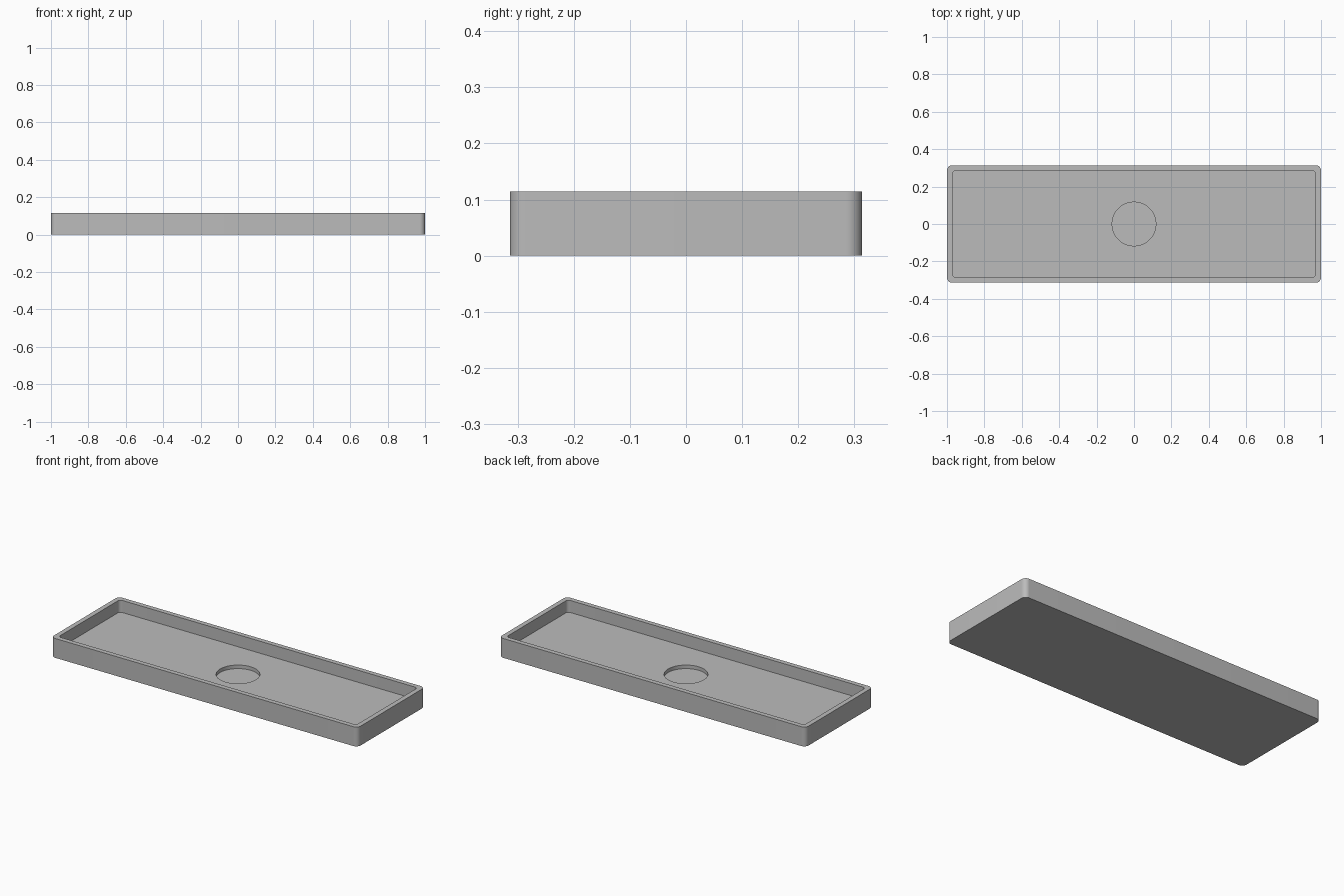
import bpy, bmesh
from math import cos, sin, pi

cube = bpy.data.objects.get("Cube")
if cube:
    bpy.data.objects.remove(cube, do_unlink=True)

SEG = 16                      # points per corner
HALF_X, HALF_Y, HEIGHT = 1.0, 0.314, 0.114
WALL = 0.0286
FLOOR_Z, RECESS_Z, RECESS_R = 0.043, 0.022, 0.117


def rounded_rect(hx, hy, r):
    """Outline of a rectangle with rounded corners, counter-clockwise."""
    pts = []
    for q, (sx, sy) in enumerate([(1, 1), (-1, 1), (-1, -1), (1, -1)]):
        for i in range(SEG):
            a = pi / 2 * (q + i / (SEG - 1))
            pts.append((sx * (hx - r) + r * cos(a), sy * (hy - r) + r * sin(a)))
    return pts


def circle(r):
    """Circle with the same point count, aligned with the corners."""
    n = 4 * SEG
    return [(r * cos(2 * pi * (i + 0.5) / n), r * sin(2 * pi * (i + 0.5) / n))
            for i in range(n)]


def loft(name, sections, mat):
    """Skin a closed solid through matching outlines at given heights."""
    bm = bmesh.new()
    rings = [[bm.verts.new((x, y, z)) for x, y in pts] for pts, z in sections]
    for a, b in zip(rings, rings[1:]):
        for i in range(len(a)):
            j = (i + 1) % len(a)
            bm.faces.new((a[i], a[j], b[j], b[i]))
    bm.faces.new(list(reversed(rings[0])))
    bm.faces.new(rings[-1])
    bmesh.ops.recalc_face_normals(bm, faces=bm.faces[:])
    mesh = bpy.data.meshes.new(name)
    bm.to_mesh(mesh)
    bm.free()
    mesh.materials.append(mat)
    obj = bpy.data.objects.new(name, mesh)
    bpy.context.collection.objects.link(obj)
    bpy.ops.object.select_all(action="DESELECT")
    obj.select_set(True)
    bpy.context.view_layer.objects.active = obj
    bpy.ops.object.shade_smooth_by_angle(angle=pi / 6)
    return obj


grey = bpy.data.materials.new("grey")
grey.use_nodes = True
grey.diffuse_color = (0.5, 0.5, 0.5, 1)
grey.node_tree.nodes["Principled BSDF"].inputs["Base Color"].default_value = (0.5, 0.5, 0.5, 1)

# Shallow tray: outer wall, rim, inner wall, floor and round recess
outer = rounded_rect(HALF_X, HALF_Y, WALL)
inner = rounded_rect(HALF_X - WALL, HALF_Y - WALL, 0.02)
hole = circle(RECESS_R)
loft("tray", [(outer, 0), (outer, HEIGHT), (inner, HEIGHT),
              (inner, FLOOR_Z), (hole, FLOOR_Z), (hole, RECESS_Z)], grey)
